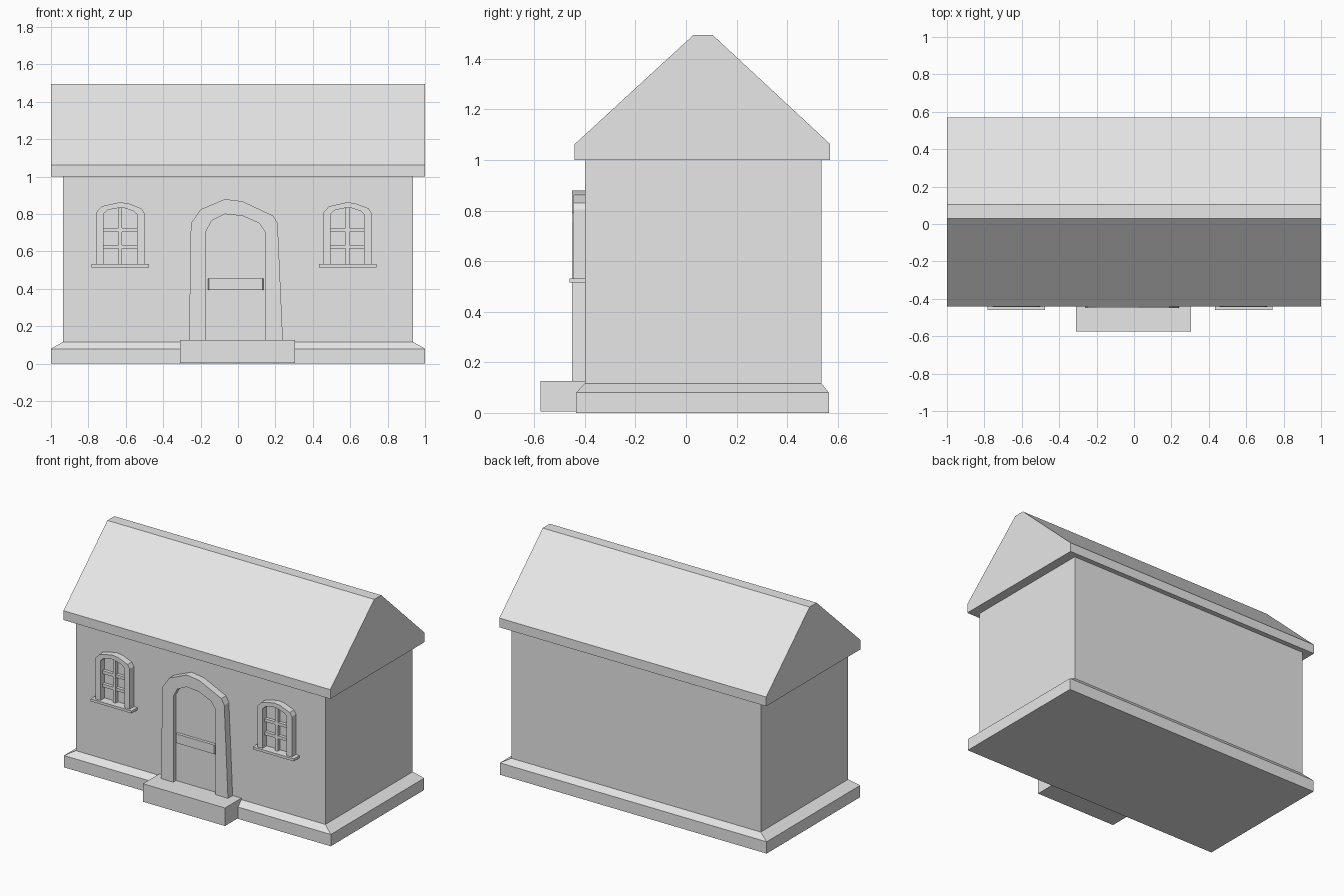
import bpy
import bmesh

if "Cube" in bpy.data.objects:
    bpy.data.objects.remove(bpy.data.objects["Cube"], do_unlink=True)

stone = bpy.data.materials.new("pale grey")
stone.use_nodes = True
grey = (0.8, 0.8, 0.8, 1)
stone.diffuse_color = grey
stone.node_tree.nodes["Principled BSDF"].inputs["Base Color"].default_value = grey


def finish(name, bm):
    bmesh.ops.recalc_face_normals(bm, faces=bm.faces)
    mesh = bpy.data.meshes.new(name)
    bm.to_mesh(mesh)
    bm.free()
    mesh.materials.append(stone)
    obj = bpy.data.objects.new(name, mesh)
    bpy.context.collection.objects.link(obj)
    return obj


def prism(name, profile, axis, start, end):
    """Extrude a 2D outline along one axis."""
    place = {"x": lambda p, t: (t, p[0], p[1]),
             "y": lambda p, t: (p[0], t, p[1]),
             "z": lambda p, t: (p[0], p[1], t)}[axis]
    bm = bmesh.new()
    rings = [[bm.verts.new(place(p, t)) for p in profile] for t in (start, end)]
    for ring in rings:
        bm.faces.new(ring)
    for i in range(len(profile)):
        j = (i + 1) % len(profile)
        bm.faces.new((rings[0][i], rings[0][j], rings[1][j], rings[1][i]))
    return finish(name, bm)


def box(name, x0, x1, y0, y1, z0, z1):
    return prism(name, [(x0, y0), (x1, y0), (x1, y1), (x0, y1)], "z", z0, z1)


def arch(name, outer, inner, front, back):
    """Band between two open outlines with equal point counts."""
    bm = bmesh.new()
    loops = [[bm.verts.new((x, y, z)) for x, z in line]
             for line, y in ((outer, front), (inner, front), (inner, back), (outer, back))]
    for a, b in zip(loops, loops[1:] + loops[:1]):
        for i in range(len(outer) - 1):
            bm.faces.new((a[i], a[i + 1], b[i + 1], b[i]))
    for end in (0, -1):
        bm.faces.new([loop[end] for loop in loops])
    return finish(name, bm)


WALL = -0.40

# Walls, roof and sloped plinth
box("walls", -0.935, 0.935, WALL, 0.535, 0.08, 1.0)
prism("roof", [(-0.44, 1.0), (0.57, 1.0), (0.57, 1.063), (0.105, 1.495),
               (0.03, 1.495), (-0.44, 1.063)], "x", -1, 1)
box("plinth", -1, 1, -0.435, 0.565, 0, 0.08)
bm = bmesh.new()
low = [bm.verts.new((x, y, 0.08)) for x, y in
       ((-1, -0.435), (1, -0.435), (1, 0.565), (-1, 0.565))]
high = [bm.verts.new((x, y, 0.117)) for x, y in
        ((-0.935, WALL), (0.935, WALL), (0.935, 0.535), (-0.935, 0.535))]
for i in range(4):
    j = (i + 1) % 4
    bm.faces.new((low[i], low[j], high[j], high[i]))
finish("plinth_slope", bm)

# Doorstep, door surround, door and its cross rail
box("doorstep", -0.31, 0.305, -0.575, WALL, 0.005, 0.127)
surround = [(-0.262, 0.12), (-0.252, 0.75), (-0.2, 0.825), (-0.07, 0.88),
            (0.025, 0.868), (0.19, 0.79), (0.212, 0.75), (0.24, 0.12)]
opening = [(-0.17, 0.12), (-0.17, 0.71), (-0.14, 0.765), (-0.07, 0.8),
           (0.025, 0.79), (0.115, 0.75), (0.145, 0.705), (0.145, 0.12)]
arch("door_surround", surround, opening, -0.45, WALL)
prism("door", opening, "y", -0.42, WALL)
prism("door_rail", [(-0.168, WALL), (-0.155, -0.44), (0.13, -0.44), (0.145, WALL)],
      "z", 0.393, 0.455)

# Two matching arched windows
for side, cx in (("right", -0.628), ("left", 0.587)):
    frame = [(cx + x, z) for x, z in
             ((-0.129, 0.53), (-0.129, 0.81), (-0.1, 0.842), (-0.005, 0.863),
              (0.04, 0.858), (0.112, 0.83), (0.128, 0.805), (0.128, 0.53))]
    pane = [(cx + x, z) for x, z in
            ((-0.092, 0.53), (-0.092, 0.8), (-0.068, 0.822), (-0.005, 0.834),
             (0.025, 0.831), (0.07, 0.815), (0.088, 0.798), (0.088, 0.53))]
    arch(f"{side}_window_frame", frame, pane, -0.445, WALL)
    box(f"{side}_window_sill", cx - 0.154, cx + 0.153, -0.46, WALL, 0.515, 0.532)
    box(f"{side}_window_upright", cx - 0.011, cx + 0.009, -0.425, WALL, 0.53, 0.832)
    for n, z in enumerate((0.615, 0.705)):
        box(f"{side}_window_crossbar_{n + 1}", cx - 0.092, cx + 0.088,
            -0.422, WALL, z, z + 0.02)
